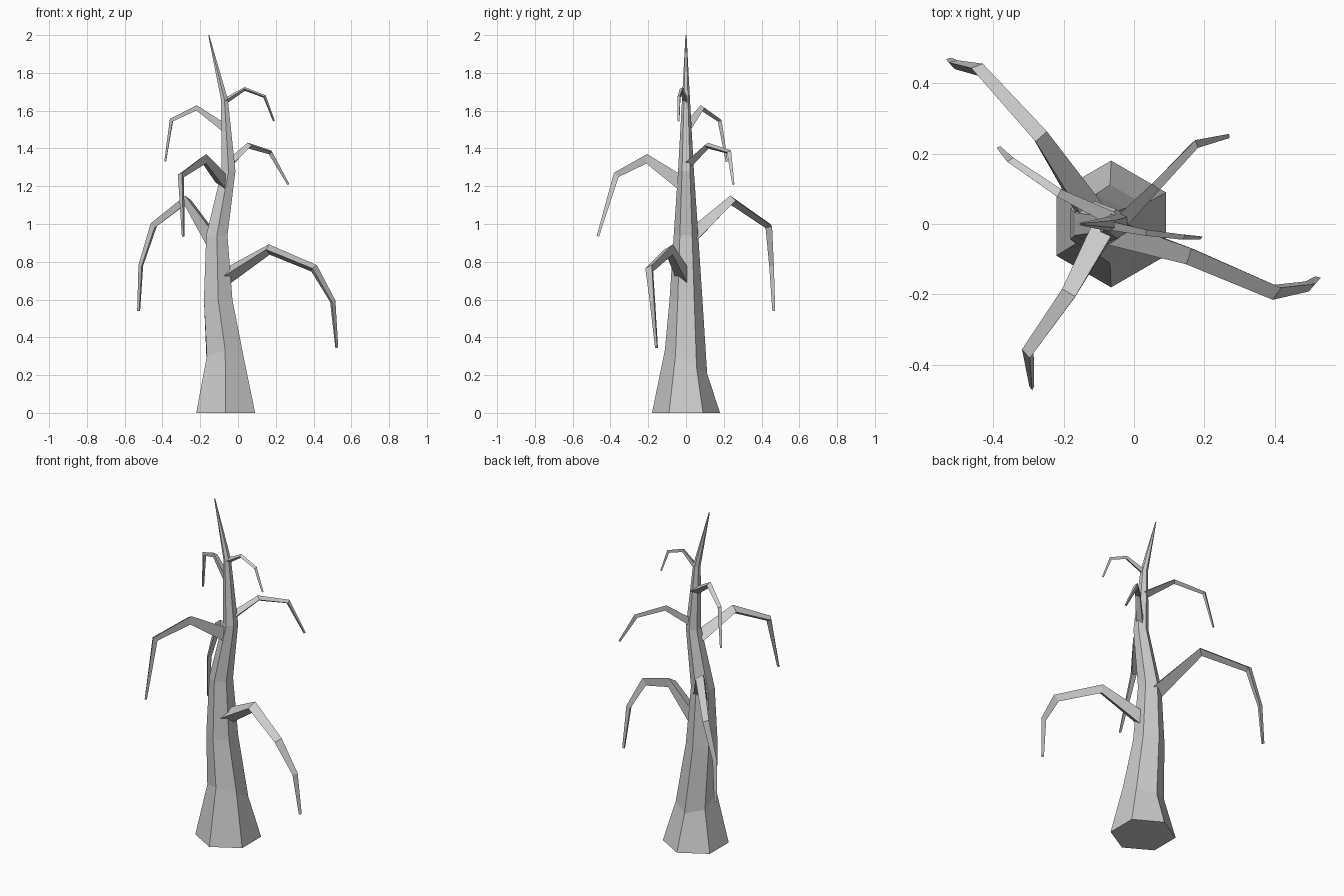
import bpy, bmesh, math
from mathutils import Vector

cube = bpy.data.objects.get("Cube")
if cube:
    bpy.data.objects.remove(cube, do_unlink=True)

bark = bpy.data.materials.new("grey_bark")
bark.use_nodes = True
GREY = (0.6, 0.6, 0.6, 1)
bark.diffuse_color = GREY
bark.node_tree.nodes["Principled BSDF"].inputs["Base Color"].default_value = GREY


def skin_rings(name, rings):
    """Join equal-sized rings of points into a closed, flat-faced tube."""
    bm = bmesh.new()
    loops = [[bm.verts.new(p) for p in ring] for ring in rings]
    n = len(loops[0])
    for a, b in zip(loops, loops[1:]):
        for i in range(n):
            j = (i + 1) % n
            bm.faces.new((a[i], a[j], b[j], b[i]))
    bm.faces.new(loops[0][::-1])
    bm.faces.new(loops[-1])
    bmesh.ops.recalc_face_normals(bm, faces=bm.faces)
    mesh = bpy.data.meshes.new(name)
    bm.to_mesh(mesh)
    bm.free()
    mesh.materials.append(bark)
    obj = bpy.data.objects.new(name, mesh)
    bpy.context.collection.objects.link(obj)


def trunk_ring(x, z, radius, tilt):
    ring = []
    for i in range(6):
        a = math.radians(90 + 60 * i)
        y = radius * math.sin(a)
        ring.append((x + radius * math.cos(a), y, z - tilt * y))
    return ring


def branch(name, points, widths):
    """Three-sided limb: upright face on its left, ridge on its right."""
    pts = [Vector(p) for p in points]
    out = pts[-1] - pts[0]
    left = Vector((-out.y, out.x, 0)).normalized()
    rings = []
    for i, p in enumerate(pts):
        ahead = (pts[min(i + 1, len(pts) - 1)] - p).normalized()
        behind = (p - pts[max(i - 1, 0)]).normalized()
        t = (ahead + behind).normalized()
        up = t.cross(left).normalized()
        side = up.cross(t).normalized()
        r = widths[i] / math.sqrt(3)
        rings.append([p + r * (math.cos(a) * side + math.sin(a) * up)
                      for a in (math.radians(d) for d in (60, 180, 300))])
    skin_rings(name, rings)


# Six-sided leaning trunk, tapering to a spike: x, z, radius, ring tilt
skin_rings("trunk", [trunk_ring(*r) for r in (
    (-.065, 0, .18, 0), (-.068, .27, .112, .55), (-.105, .6, .087, 0),
    (-.112, .94, .065, 0), (-.05, 1.28, .042, 0), (-.072, 1.66, .021, 0),
    (-.155, 2, .003, 0))])

# Drooping limbs, lowest to highest
branch("lower_left_branch",
       [(-.07, -.01, .72), (.16, -.085, .865), (.4, -.19, .765),
        (.5, -.175, .59), (.522, -.155, .345)],
       (.085, .055, .045, .03, .016))
branch("lower_back_branch",
       [(-.13, .03, .92), (-.27, .245, 1.125), (-.445, .44, .99),
        (-.513, .455, .78), (-.525, .466, .54)],
       (.085, .05, .038, .026, .016))
branch("front_branch",
       [(-.08, -.02, 1.22), (-.18, -.2, 1.345), (-.3, -.365, 1.26),
        (-.29, -.465, .935)],
       (.075, .05, .035, .014))
branch("middle_left_branch",
       [(-.05, 0, 1.31), (.06, .11, 1.415), (.173, .228, 1.38),
        (.268, .25, 1.21)],
       (.045, .032, .025, .012))
branch("upper_right_branch",
       [(-.065, .01, 1.51), (-.215, .085, 1.615), (-.35, .178, 1.55),
        (-.384, .216, 1.33)],
       (.045, .028, .022, .011))
branch("top_left_branch",
       [(-.07, 0, 1.65), (.035, -.022, 1.715), (.14, -.035, 1.675),
        (.19, -.038, 1.545)],
       (.03, .02, .017, .01))
